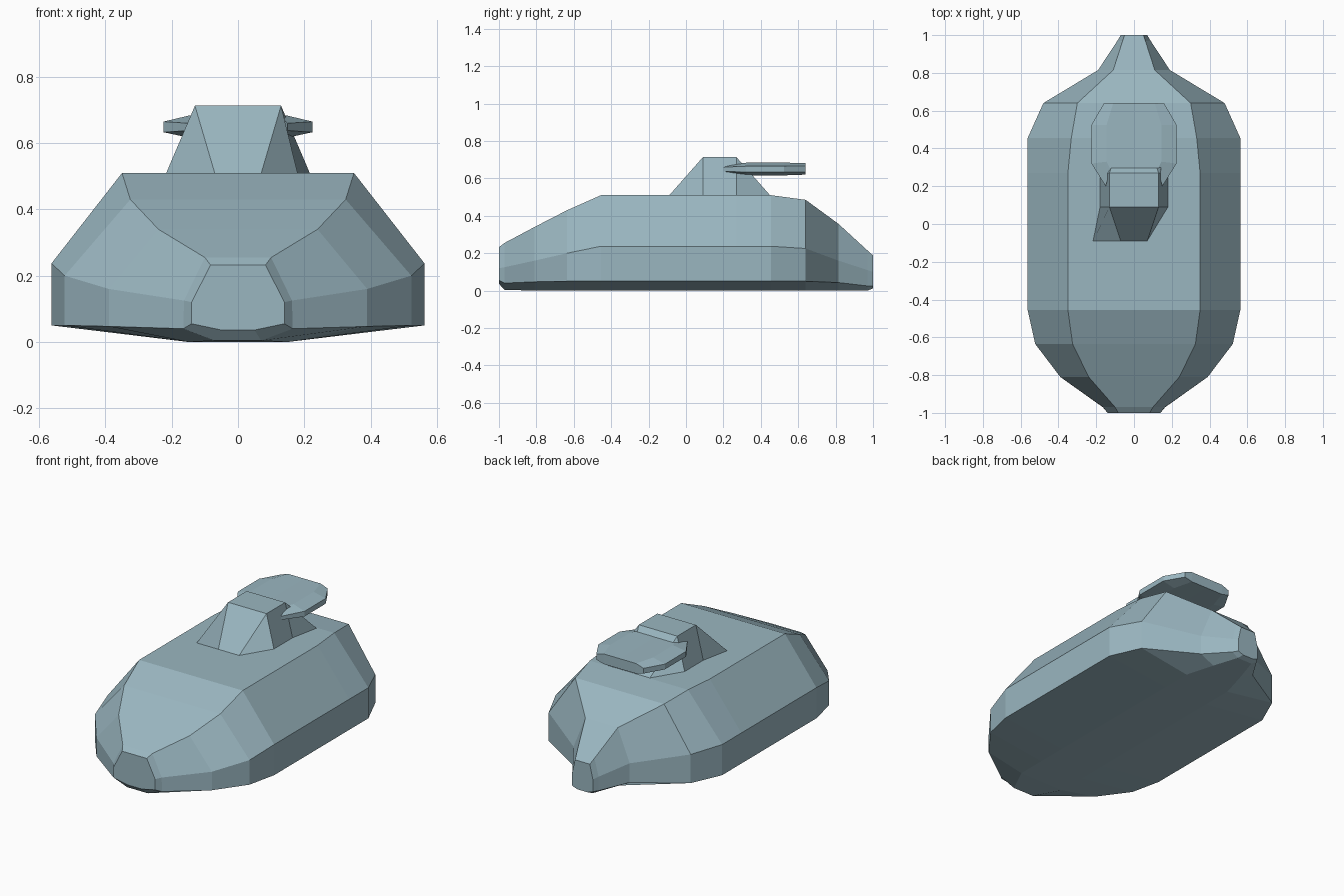
import bpy, bmesh

# Blue-grey paint shared by all parts
paint = bpy.data.materials.new("blue_grey")
paint.diffuse_color = (0.324, 0.47, 0.53, 1)


def make_object(name, verts, faces):
    mesh = bpy.data.meshes.new(name)
    mesh.from_pydata(verts, [], faces)
    bm = bmesh.new()
    bm.from_mesh(mesh)
    bmesh.ops.remove_doubles(bm, verts=bm.verts, dist=1e-5)
    bmesh.ops.recalc_face_normals(bm, faces=bm.faces)
    bm.to_mesh(mesh)
    bm.free()
    mesh.materials.append(paint)
    obj = bpy.data.objects.new(name, mesh)
    bpy.context.collection.objects.link(obj)
    return obj


def mirrored(verts, faces):
    n = len(verts)
    both = verts + [(-x, y, z) for x, y, z in verts]
    return both, faces + [tuple(n + i for i in reversed(f)) for f in faces]


# Hull: y, keel (x, z), chine (x, z), side (x, z), deck edge (x, z)
stations = [
    (-1.00, (0.05, 0.036), (0.14, 0.055), (0.14, 0.12), (0.083, 0.232)),
    (-0.97, (0.07, 0.004), (0.165, 0.04), (0.163, 0.125), (0.10, 0.255)),
    (-0.81, (0.15, 0.0), (0.39, 0.047), (0.39, 0.16), (0.24, 0.34)),
    (-0.635, (0.15, 0.0), (0.523, 0.05), (0.523, 0.20), (0.325, 0.43)),
    (-0.455, (0.15, 0.0), (0.563, 0.05), (0.563, 0.237), (0.35, 0.51)),
    (0.27, (0.15, 0.0), (0.563, 0.05), (0.563, 0.237), (0.35, 0.51)),
    (0.455, (0.15, 0.0), (0.563, 0.05), (0.563, 0.237), (0.332, 0.51)),
    (0.64, (0.15, 0.0), (0.48, 0.05), (0.48, 0.225), (0.30, 0.485)),
    (0.815, (0.10, 0.0), (0.19, 0.043), (0.19, 0.16), (0.11, 0.357)),
    (0.97, (0.05, 0.0), (0.088, 0.025), (0.088, 0.11), (0.06, 0.215)),
    (1.00, (0.035, 0.012), (0.07, 0.025), (0.07, 0.10), (0.05, 0.188)),
]
verts, faces = [], []
for y, *half in stations:
    verts += [(x, y, z) for x, z in half]
    verts += [(-x, y, z) for x, z in reversed(half)]
for s in range(len(stations) - 1):
    for i in range(8):
        a, b = s * 8 + i, s * 8 + (i + 1) % 8
        faces.append((a, b, b + 8, a + 8))
last = (len(stations) - 1) * 8
faces += [tuple(range(8)), tuple(range(last, last + 8))]
make_object("hull", verts, faces)

# Conning tower: waisted base rising to a rectangular roof, same fore and aft.
# Each corner is one twisted quad beside a flat centre panel.
quarter = [(0, -0.09, 0.509), (0.07, -0.09, 0.509), (0.217, -0.09, 0.509),
           (0.18, 0.09, 0.509), (0.13, 0.09, 0.713), (0, 0.09, 0.713),
           (0.18, 0.18, 0.509), (0.13, 0.18, 0.713), (0, 0.18, 0.713),
           (0, 0.18, 0.509), (0, 0.09, 0.509)]
q_faces = [(0, 1, 4, 5), (1, 2, 3, 4), (3, 6, 7, 4), (5, 4, 7, 8),
           (0, 10, 3, 2, 1), (10, 9, 6, 3)]
verts, faces = mirrored(quarter, q_faces)
n = len(verts)
verts += [(x, 0.36 - y, z) for x, y, z in verts]
faces += [tuple(n + i for i in reversed(f)) for f in faces]
make_object("tower", verts, faces)

# Rear plate: bevelled rim with two prongs hugging the tower
# x, y, upper z, lower z
plate = [(0, 0.64, 0.682, 0.62), (0.11, 0.64, 0.682, 0.62),
         (0.16, 0.638, 0.665, 0.633), (0.225, 0.525, 0.665, 0.633),
         (0.225, 0.32, 0.665, 0.633), (0.15, 0.20, 0.66, 0.638),
         (0.125, 0.29, 0.682, 0.618), (0, 0.29, 0.682, 0.618),
         (0.145, 0.33, 0.684, 0.616), (0.145, 0.525, 0.684, 0.616)]
upper = [(0, 1, 9, 8, 6, 7), (1, 2, 3, 9), (9, 3, 4, 8), (8, 4, 5), (8, 5, 6)]
m = len(plate)
verts = [(x, y, u) for x, y, u, l in plate] + [(x, y, l) for x, y, u, l in plate]
faces = upper + [tuple(i + m for i in reversed(f)) for f in upper]
faces += [(i, i + 1, i + m + 1, i + m) for i in range(7)]
make_object("rear_plate", *mirrored(verts, faces))
